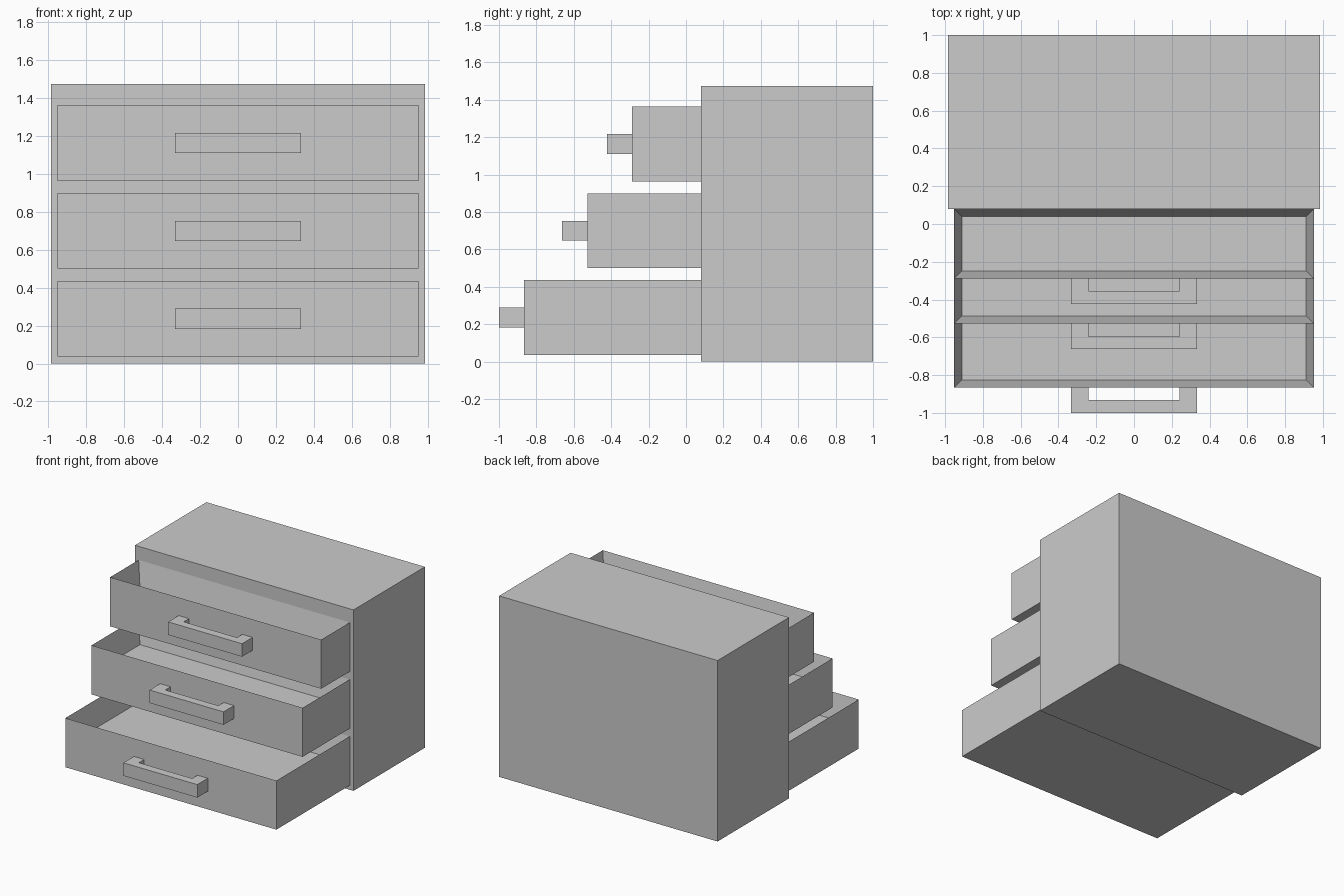
import bpy
import bmesh
from mathutils import Vector

if "Cube" in bpy.data.objects:
    bpy.data.objects.remove(bpy.data.objects["Cube"])


def finish(bm, name):
    bmesh.ops.recalc_face_normals(bm, faces=bm.faces[:])
    mesh = bpy.data.meshes.new(name)
    bm.to_mesh(mesh)
    bm.free()
    obj = bpy.data.objects.new(name, mesh)
    bpy.context.collection.objects.link(obj)
    return obj


def extrude_profile(points, z0, z1):
    """Closed xy outline raised from z0 to z1."""
    bm = bmesh.new()
    face = bm.faces.new([bm.verts.new((x, y, z0)) for x, y in points])
    res = bmesh.ops.extrude_face_region(bm, geom=[face])
    top = [v for v in res["geom"] if isinstance(v, bmesh.types.BMVert)]
    bmesh.ops.translate(bm, verts=top, vec=Vector((0, 0, z1 - z0)))
    bmesh.ops.recalc_face_normals(bm, faces=bm.faces[:])
    return bm


def rectangle(half_x, y0, y1):
    return [(-half_x, y0), (half_x, y0), (half_x, y1), (-half_x, y1)]


BACK = 0.08     # front plane of the cabinet
HEIGHT = 0.40   # drawer height
WALL = 0.057    # drawer wall thickness
DEPTH = 0.20    # depth of the drawer recess

# Cabinet body
finish(extrude_profile(rectangle(0.985, BACK, 1.0), 0, 1.475), "cabinet")


def drawer(label, front, z):
    # Open box: inset the top face and sink it
    bm = extrude_profile(rectangle(0.952, front, BACK), z, z + HEIGHT)
    top = max(bm.faces, key=lambda f: f.calc_center_median().z)
    bmesh.ops.inset_region(bm, faces=[top], thickness=WALL)
    bmesh.ops.translate(bm, verts=top.verts[:], vec=Vector((0, 0, -DEPTH)))
    finish(bm, label + "_drawer")

    # U-shaped pull handle
    tip, grip = front - 0.135, front - 0.068
    outline = [(-0.333, front), (-0.333, tip), (0.333, tip), (0.333, front),
               (0.24, front), (0.24, grip), (-0.24, grip), (-0.24, front)]
    finish(extrude_profile(outline, z + 0.147, z + 0.253), label + "_handle")


# Drawers pulled out by different amounts
for label, front, z in (("bottom", -0.865, 0.036),
                        ("middle", -0.527, 0.5),
                        ("top", -0.288, 0.964)):
    drawer(label, front, z)
